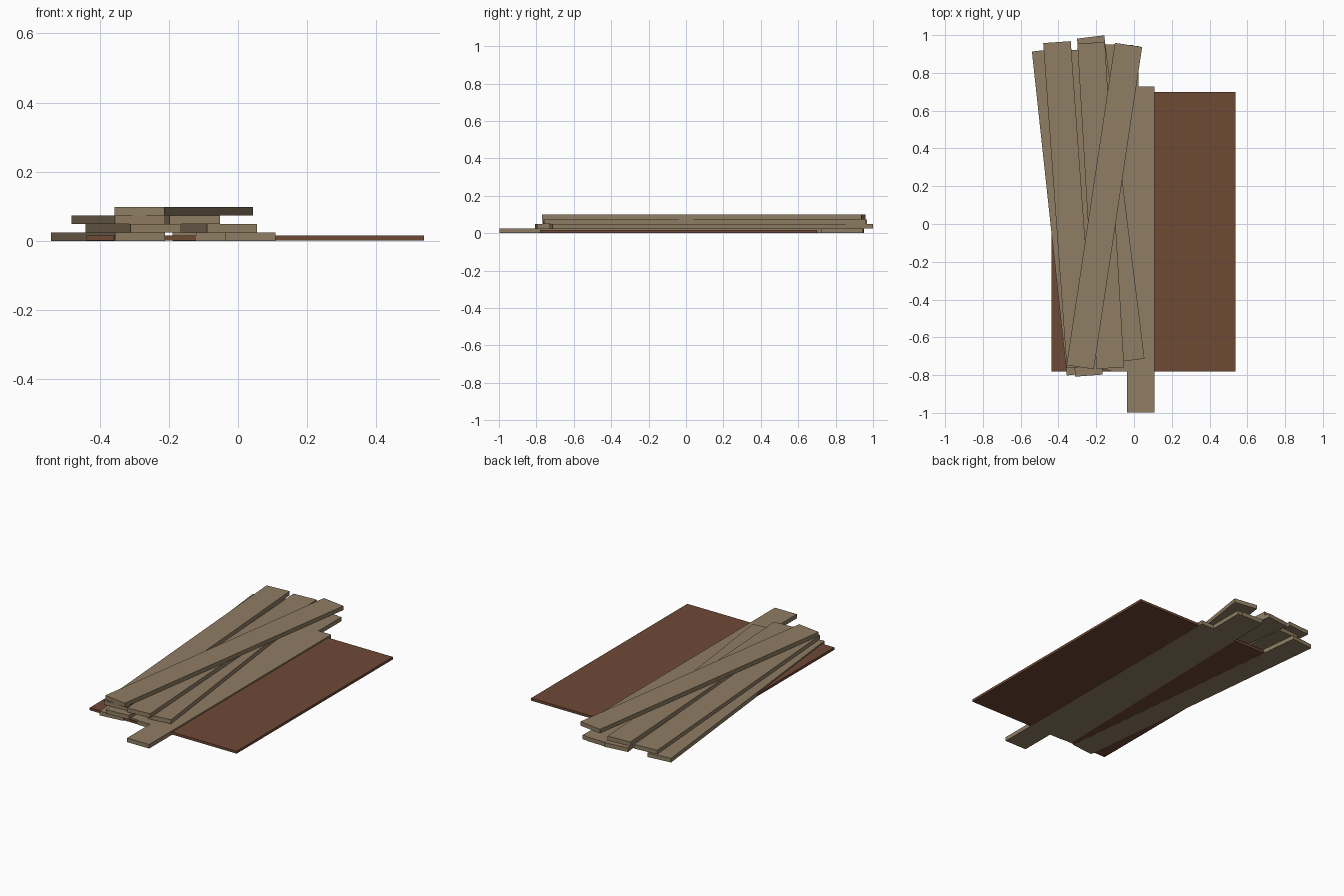
import bpy
import math

cube = bpy.data.objects.get("Cube")
if cube:
    bpy.data.objects.remove(cube, do_unlink=True)


def make_material(name, rgb):
    mat = bpy.data.materials.new(name)
    mat.use_nodes = True
    mat.diffuse_color = (*rgb, 1)
    mat.node_tree.nodes["Principled BSDF"].inputs["Base Color"].default_value = (*rgb, 1)
    return mat


weathered_wood = make_material("weathered wood", (0.275, 0.205, 0.125))
brown_wood = make_material("brown wood", (0.156, 0.067, 0.036))

WIDTH, LENGTH, THICK = 0.146, 1.725, 0.0247


def add_box(name, size, center, mat, turn=0):
    bpy.ops.mesh.primitive_cube_add(size=1, location=center, rotation=(0, 0, turn))
    obj = bpy.context.object
    obj.name = name
    obj.scale = size
    obj.data.materials.append(mat)
    return obj


def add_plank(name, layer, front, back):
    """Plank laid between the middles of its two ends, on a given layer."""
    dx, dy = back[0] - front[0], back[1] - front[1]
    center = ((front[0] + back[0]) / 2, (front[1] + back[1]) / 2, (layer + 0.5) * THICK)
    add_box(name, (WIDTH, LENGTH, THICK), center, weathered_wood, -math.atan2(dx, dy))


# Wide sheet under the pile, a hair above the lowest plank faces
add_box("base_board", (0.975, 1.48, 0.015), (0.05, -0.04, 0.0085), brown_wood)

# Bottom layer
add_plank("bottom_plank_right", 0, (0.036, -1.0), (0.036, 0.73))
add_plank("bottom_plank_middle", 0, (-0.048, -0.783), (-0.048, 0.945))
add_plank("bottom_plank_inner", 0, (-0.117, -0.775), (-0.077, 0.95))
add_plank("bottom_plank_left", 0, (-0.283, -0.795), (-0.468, 0.922))

# Second layer
add_plank("second_plank_left", 1, (-0.238, -0.805), (-0.368, 0.92))
add_plank("second_plank_right", 1, (-0.017, -0.722), (-0.23, 0.99))

# Third layer
add_plank("third_plank_left", 2, (-0.283, -0.76), (-0.408, 0.965))
add_plank("third_plank_right", 2, (-0.125, -0.764), (-0.227, 0.96))

# Top plank lying across the others
add_plank("top_plank", 3, (-0.285, -0.758), (-0.029, 0.948))
